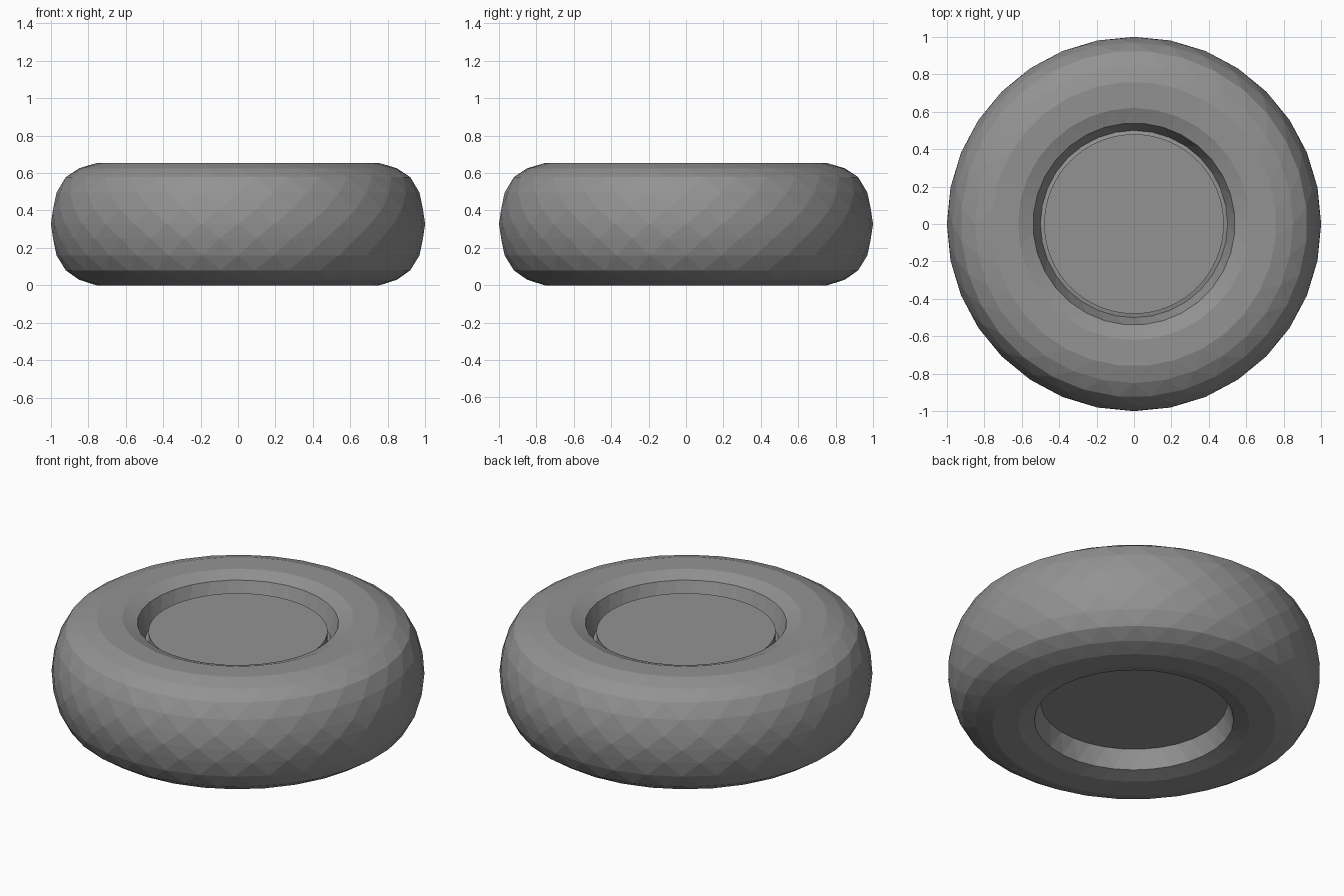
import bpy
import math

if "Cube" in bpy.data.objects:
    bpy.data.objects.remove(bpy.data.objects["Cube"])

dark = bpy.data.materials.new("dark_rubber")
dark.diffuse_color = (0.29, 0.29, 0.29, 1)
dark.use_nodes = True
dark.node_tree.nodes["Principled BSDF"].inputs["Base Color"].default_value = dark.diffuse_color


def lathe(name, profile, sides, stagger=False, cap=False):
    """Revolve (radius, z) points about z; stagger gives a triangulated facet pattern."""
    verts, faces = [], []
    for k, (r, z) in enumerate(profile):
        shift = 0.5 * (k % 2) if stagger else 0
        for i in range(sides):
            a = 2 * math.pi * (i + shift) / sides
            verts.append((r * math.cos(a), r * math.sin(a), z))
    for k in range(len(profile) - 1):
        lo, hi = k * sides, (k + 1) * sides
        for i in range(sides):
            j = (i + 1) % sides
            a, b, c, d = lo + i, lo + j, hi + j, hi + i
            if not stagger:
                faces.append((a, b, c, d))
            elif k % 2 == 0:
                faces += [(a, b, d), (b, c, d)]
            else:
                faces += [(a, b, c), (a, c, d)]
    if cap:
        faces.append(tuple(reversed(range(sides))))
        top = (len(profile) - 1) * sides
        faces.append(tuple(range(top, top + sides)))
    mesh = bpy.data.meshes.new(name)
    mesh.from_pydata(verts, [], faces)
    mesh.update()
    mesh.materials.append(dark)
    obj = bpy.data.objects.new(name, mesh)
    bpy.context.collection.objects.link(obj)
    return obj


# Faceted tyre: lower bead, sidewall, tread, upper sidewall, upper bead
tyre = lathe("tyre", [
    (0.50, 0.14), (0.535, 0.03), (0.62, 0.005), (0.76, 0.0), (0.85, 0.03),
    (0.925, 0.08), (0.97, 0.16), (0.993, 0.25), (1.0, 0.328), (0.993, 0.405),
    (0.97, 0.495), (0.925, 0.578), (0.85, 0.625), (0.76, 0.653), (0.62, 0.65),
    (0.54, 0.62), (0.50, 0.51)], 32, stagger=True)

# Solid hub plug with a small step near the top
hub = lathe("hub", [(0.50, 0.138), (0.50, 0.51), (0.48, 0.515), (0.48, 0.57)], 64, cap=True)
bpy.context.view_layer.objects.active = hub
hub.select_set(True)
bpy.ops.object.shade_smooth_by_angle(angle=math.radians(30))
